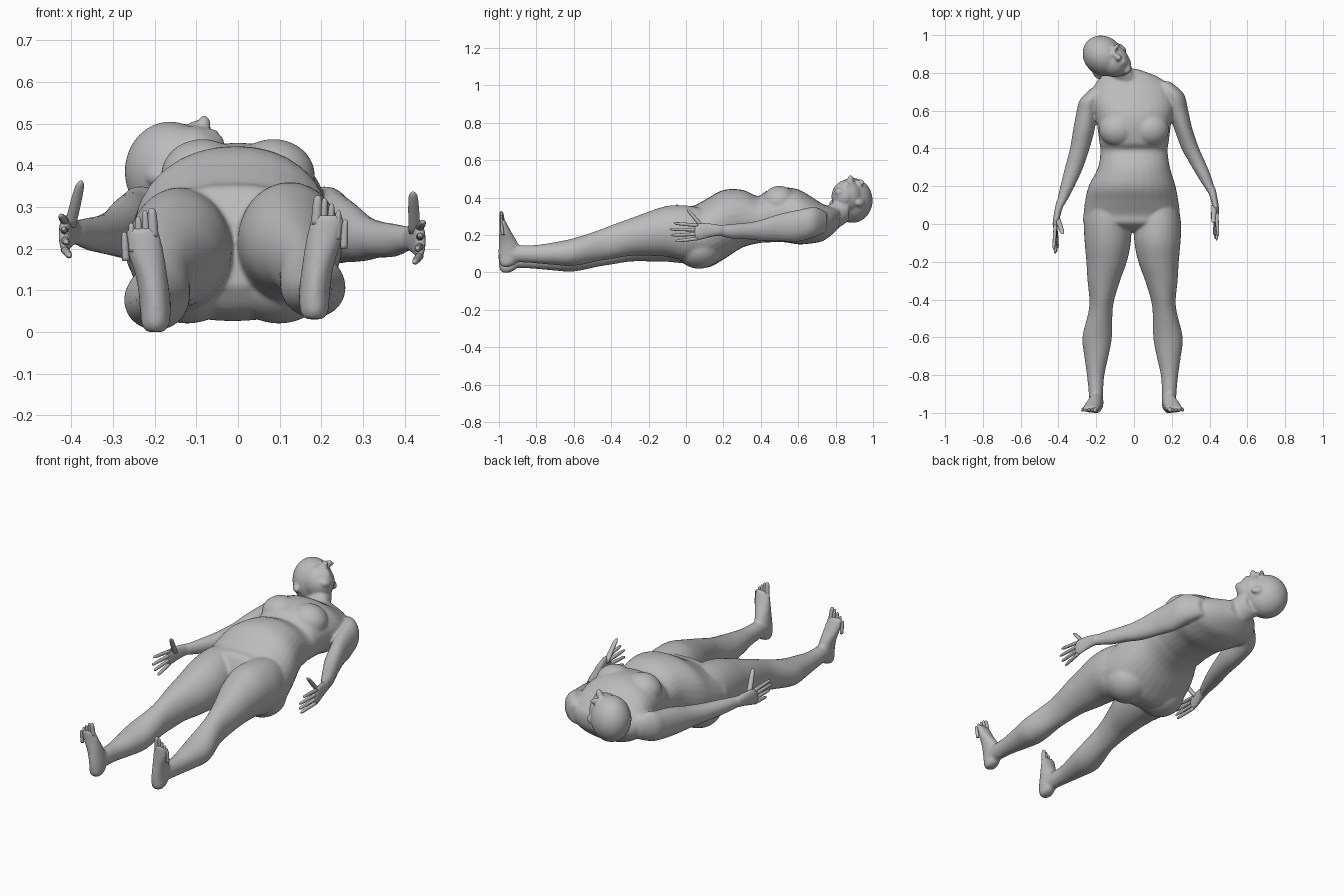
import bpy, bmesh, math
from mathutils import Vector, Matrix

cube = bpy.data.objects.get("Cube")
if cube:
    bpy.data.objects.remove(cube, do_unlink=True)

skin = bpy.data.materials.new("plain grey")
skin.use_nodes = True
GREY = (0.5, 0.5, 0.5, 1)
skin.diffuse_color = GREY
skin.node_tree.nodes["Principled BSDF"].inputs["Base Color"].default_value = GREY
skin.node_tree.nodes["Principled BSDF"].inputs["Roughness"].default_value = 0.7


def finish(bm, name):
    bmesh.ops.recalc_face_normals(bm, faces=bm.faces)
    me = bpy.data.meshes.new(name)
    bm.to_mesh(me)
    bm.free()
    for p in me.polygons:
        p.use_smooth = True
    me.materials.append(skin)
    ob = bpy.data.objects.new(name, me)
    bpy.context.collection.objects.link(ob)
    return ob


def spline(rows, steps):
    """Catmull-Rom through the section rows."""
    rows = [Vector(r) for r in rows]
    out = []
    for i in range(len(rows) - 1):
        a, b = rows[max(i - 1, 0)], rows[i]
        c, d = rows[i + 1], rows[min(i + 2, len(rows) - 1)]
        for k in range(steps):
            t = k / steps
            out.append(b + (c - a) * (t / 2) + (a * 2 - b * 5 + c * 4 - d) * (t * t / 2)
                       + (b * 3 - a - c * 3 + d) * (t ** 3 / 2))
    return out + [rows[-1]]


def loft(bm, rows, axis="y", sides=32, steps=4, power=2.0):
    """Skin of oval sections (x, y, z, radius x, other radius)."""
    rings = []
    for x, y, z, ra, rb in spline(rows, steps):
        ring = []
        for i in range(sides):
            t = 2 * math.pi * i / sides
            c, s = math.cos(t), math.sin(t)
            u = ra * math.copysign(abs(c) ** (2 / power), c)
            w = rb * math.copysign(abs(s) ** (2 / power), s)
            ring.append(bm.verts.new((x + u, y, z + w) if axis == "y" else (x + u, y + w, z)))
        rings.append(ring)
    for a, b in zip(rings, rings[1:]):
        for i in range(sides):
            j = (i + 1) % sides
            bm.faces.new((a[i], a[j], b[j], b[i]))
    bm.faces.new(rings[0])
    bm.faces.new(rings[-1])


def ball(bm, centre, radii, turn=0.0):
    m = Matrix.Translation(centre) @ Matrix.Rotation(turn, 4, "Z") @ Matrix.Diagonal((*radii, 1))
    bmesh.ops.create_uvsphere(bm, u_segments=32, v_segments=20, radius=1, matrix=m)


def digit(bm, base, tip, r, axis):
    """Tapered finger or toe with a rounded end."""
    a, b = Vector(base), Vector(tip)
    rows = [(*a.lerp(b, t), r * k, r * k)
            for t, k in ((0, 1), (0.5, 0.95), (0.85, 0.8), (0.96, 0.5), (1, 0.12))]
    loft(bm, rows, axis, sides=12, steps=3)


body = bmesh.new()

# Torso from crotch to the base of the neck
loft(body, [
    (-.012, -.04, .19, .15, .08), (-.012, 0, .20, .25, .145), (-.012, .05, .197, .255, .163),
    (-.012, .12, .213, .247, .186), (-.01, .2, .255, .23, .186), (0, .3, .287, .19, .155),
    (0, .385, .282, .178, .126), (0, .43, .298, .183, .138), (0, .52, .308, .195, .146),
    (0, .6, .297, .21, .147), (-.01, .67, .28, .215, .125), (-.012, .73, .267, .2, .1),
    (-.025, .78, .275, .15, .073), (-.05, .82, .29, .07, .05)], power=2.15)
for s in (1, -1):
    ball(body, (s * .085, .5, .375), (.1, .092, .088))      # breast
    ball(body, (s * .11 - .012, .07, .13), (.125, .125, .11))  # buttock

# Neck, skull, jaw
loft(body, [(-.01, .7, .26, .09, .07), (-.04, .76, .285, .08, .075),
            (-.07, .81, .31, .068, .075), (-.1, .87, .345, .07, .07)])
TILT = math.atan2(-.67, .74)
U, V = Vector((.74, -.67, 0)), Vector((.67, .74, 0))
skull = Vector((-.163, .89, .385))


def on_head(u, v, z):
    return skull + U * u + V * v + Vector((0, 0, z))


ball(body, skull, (.115, .102, .12), TILT)
ball(body, on_head(.06, .015, .02), (.085, .082, .09), TILT)    # face
ball(body, on_head(.105, .025, .02), (.05, .058, .06), TILT)    # jaw
ball(body, on_head(.143, .03, .045), (.02, .028, .022), TILT)   # chin
ball(body, on_head(.05, .045, .105), (.03, .013, .02), TILT)    # nose bridge
ball(body, on_head(.068, .047, .112), (.016, .018, .024), TILT)  # nose tip
for z in (.1, .115):
    ball(body, on_head(z, .04, .088 - (z - .1)), (.009, .026, .016), TILT)  # lips
for s in (1, -1):
    ball(body, on_head(.02, .035 + s * .04, .095), (.012, .03, .018), TILT)  # brow
    ball(body, on_head(.045, s * .1, -.015), (.03, .012, .02), TILT)         # ear

# Legs with heel and foot; the right leg rests slightly lower
LEG = [(.125, .08, .21, .11, .135), (.125, 0, .21, .125, .148), (.124, -.1, .22, .122, .136),
       (.13, -.2, .207, .107, .118), (.145, -.3, .188, .086, .1), (.155, -.4, .162, .066, .09),
       (.163, -.47, .143, .064, .082), (.18, -.6, .109, .078, .074), (.184, -.7, .101, .064, .061),
       (.188, -.8, .098, .046, .049), (.187, -.88, .1, .039, .046), (.185, -.95, .1, .036, .045)]
FOOT = [(.183, -.962, .03, .022, .02), (.183, -.952, .05, .034, .045), (.184, -.942, .1, .037, .06),
        (.192, -.951, .16, .038, .05), (.205, -.966, .215, .043, .033), (.214, -.978, .262, .042, .02),
        (.215, -.983, .28, .036, .014)]
toes = bmesh.new()
for s, dx, dz in ((1, 0, 0), (-1, -.015, -.03)):
    def place(r):
        drop = dz * min(1, max(0, (.08 - r[1]) / .2))
        return (s * r[0] + dx, r[1], r[2] + drop, r[3], r[4])
    loft(body, [place(r) for r in LEG])
    loft(body, [place(r) for r in FOOT], "z")
    for i in range(5):
        x, top = .19 + .0165 * i, (.328, .322, .308, .292, .27)[i]
        base = place((x - .002, -.98, top - .07, 0, 0))[:3]
        tip = place((x + .002, -.988, top, 0, 0))[:3]
        digit(toes, base, tip, .0125 if i == 0 else .0088, "z")

# Arms hang beside the body, the left shoulder raised
LEFT_ARM = [(.15, .755, .27, .04, .05), (.205, .69, .27, .058, .08), (.232, .6, .25, .055, .085),
            (.262, .5, .24, .048, .073), (.298, .4, .225, .047, .056), (.333, .33, .222, .043, .045),
            (.373, .25, .22, .036, .04), (.41, .17, .225, .022, .028)]
RIGHT_ARM = [(-.18, .72, .27, .045, .055), (-.23, .66, .27, .055, .08), (-.248, .6, .26, .055, .08),
             (-.265, .5, .25, .057, .075), (-.287, .4, .24, .052, .06), (-.317, .3, .235, .048, .048),
             (-.352, .2, .235, .038, .04), (-.39, .1, .24, .022, .029)]
fingers = bmesh.new()
for arm, shift, thumb in ((LEFT_ARM, .035, (.42, .008, .337)), (RIGHT_ARM, -.035, (-.377, -.05, .363))):
    loft(body, arm)
    x, y, z = arm[-1][:3]
    # Palm, thin sideways
    loft(body, [(x, y + .02, z, .022, .028), (x + shift * .4, y - .04, z, .019, .038),
                (x + shift * .7, y - .09, z - .005, .016, .046),
                (x + shift * .8, y - .125, z - .01, .011, .04)])
    for i, reach in enumerate((.235, .258, .25, .228)):
        h = z + .026 - i * .023
        digit(fingers, (x + shift * .75, y - .105, h),
              (x + shift * (.8 - .2 * (i - 1)), y - reach, h + .012 - i * .009), .0095, "y")
    digit(fingers, (x + shift * .4, y - .075, z + .01), thumb, .014, "z")

# Fuse the masses into one soft skin
ob = finish(body, "body")
remesh = ob.modifiers.new("fuse", "REMESH")
remesh.mode = "VOXEL"
remesh.voxel_size = .007
remesh.use_smooth_shade = True
soft = ob.modifiers.new("soften", "SMOOTH")
soft.factor = .5
soft.iterations = 7
finish(toes, "toes")
finish(fingers, "fingers")
